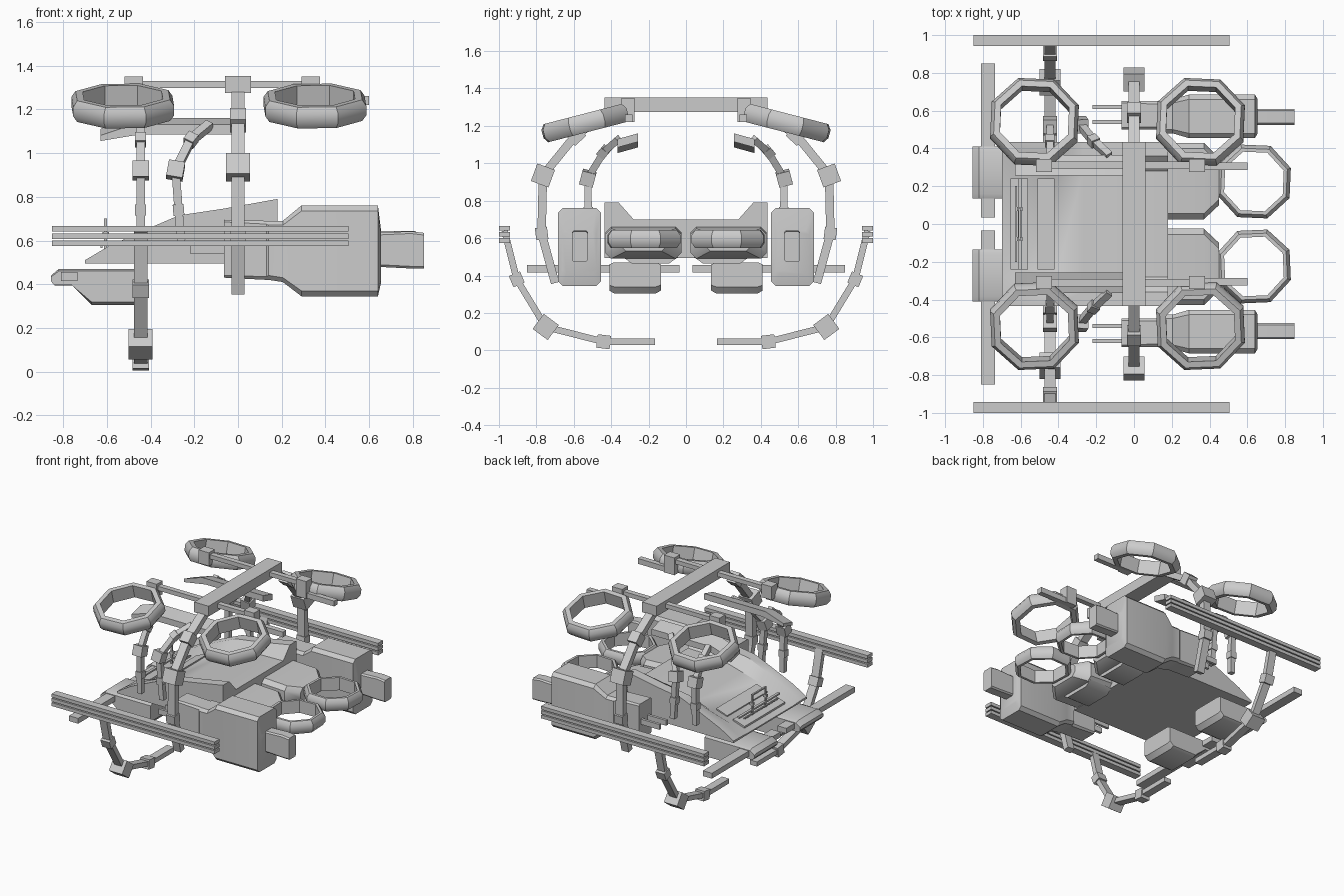
import bpy, bmesh, math
from mathutils import Vector, Matrix

if "Cube" in bpy.data.objects:
    bpy.data.objects.remove(bpy.data.objects["Cube"])


def finish(bm, name, mirror=True):
    bmesh.ops.recalc_face_normals(bm, faces=bm.faces)
    me = bpy.data.meshes.new(name)
    bm.to_mesh(me)
    bm.free()
    ob = bpy.data.objects.new(name, me)
    bpy.context.collection.objects.link(ob)
    if mirror:
        m = ob.modifiers.new("Mirror", 'MIRROR')
        m.use_axis = (False, True, False)
        m.use_mirror_merge = False
    return ob


def add_box(bm, x0, x1, y0, y1, z0, z1):
    mat = Matrix.Translation(((x0 + x1) / 2, (y0 + y1) / 2, (z0 + z1) / 2)) @ \
        Matrix.Diagonal((x1 - x0, y1 - y0, z1 - z0, 1))
    bmesh.ops.create_cube(bm, size=1, matrix=mat)


def boxes(name, items, mirror=True):
    bm = bmesh.new()
    for b in items:
        add_box(bm, *b)
    return finish(bm, name, mirror)


def add_link(bm, p, q, wx, wt):
    """Box running from p to q; wx wide along x, wt thick."""
    p, q = Vector(p), Vector(q)
    d = (q - p).normalized()
    side = Vector((1, 0, 0))
    side = (side - d * side.dot(d)).normalized()
    up = d.cross(side)
    mat = Matrix((side * wx, up * wt, d * (q - p).length)).transposed().to_4x4()
    mat.translation = (p + q) / 2
    bmesh.ops.create_cube(bm, size=1, matrix=mat)


def arm(name, pts, wx, wt, joints):
    """Chain of links with a block at each listed joint: {index: (width, size)}."""
    bm = bmesh.new()
    for a, b in zip(pts, pts[1:]):
        add_link(bm, a, b, wx, wt)
    for i, (w, s) in joints.items():
        c = Vector(pts[i])
        a, b = Vector(pts[max(i - 1, 0)]), Vector(pts[min(i + 1, len(pts) - 1)])
        d = ((c - a).normalized() + (b - c).normalized()).normalized() * s / 2
        add_link(bm, c - d, c + d, w, s)
    return finish(bm, name)


def loft(name, sections, mirror=True):
    bm = bmesh.new()
    rings = [[bm.verts.new(p) for p in s] for s in sections]
    n = len(rings[0])
    for a, b in zip(rings, rings[1:]):
        for i in range(n):
            bm.faces.new((a[i], a[(i + 1) % n], b[(i + 1) % n], b[i]))
    bm.faces.new(rings[0])
    bm.faces.new(rings[-1])
    return finish(bm, name, mirror)


def chamfered(x, y0, y1, z0, z1, c):
    return [(x, y0 + c, z0), (x, y1 - c, z0), (x, y1, z0 + c), (x, y1, z1 - c),
            (x, y1 - c, z1), (x, y0 + c, z1), (x, y0, z1 - c), (x, y0, z0 + c)]


def ring(name, centre, r_out, r_in, t, tilt):
    """Eight-sided duct with a chamfered outer wall."""
    bm = bmesh.new()
    prof = [(r_in, -t / 2), (r_out - .02, -t / 2), (r_out, -t * .22),
            (r_out, t * .22), (r_out - .02, t / 2), (r_in, t / 2)]
    mat = Matrix.Translation(centre) @ Matrix.Rotation(tilt, 4, 'X')
    rows = []
    for k in range(8):
        a = math.radians(20 + 45 * k)
        rows.append([bm.verts.new(mat @ Vector((r * math.cos(a), r * math.sin(a), z))) for r, z in prof])
    for k in range(8):
        a, b = rows[k], rows[(k + 1) % 8]
        for i in range(6):
            j = (i + 1) % 6
            bm.faces.new((a[i], a[j], b[j], b[i]))
    return finish(bm, name)


# Main hull: recessed sloping deck between raised side walls (x, wall top, deck)
hull = []
for x, top, deck in [(-.70, .51, .505), (-.59, .575, .54), (-.41, .655, .60), (-.27, .715, .64), (-.07, .745, .695), (.18, .79, .70)]:
    hull.append([(x, -.435, .495), (x, -.435, top), (x, -.36, top), (x, -.28, deck),
                 (x, .28, deck), (x, .36, top), (x, .435, top), (x, .435, .495)])
loft("hull", hull, False)

# Control panel and handle on the nose deck
bm = bmesh.new()
for x0, z0, x1, z1 in [(-.655, .53, -.56, .562), (-.52, .575, -.42, .61)]:
    add_link(bm, (x0, 0, z0), (x1, 0, z1), .5, .02)
bm.free()
loft("nose_panel", [[(x, -.24, z - .02), (x, .24, z - .02), (x, .24, z), (x, -.24, z)]
                    for x, z in [(-.655, .533), (-.56, .563)]], False)
loft("deck_panel", [[(x, -.24, z - .02), (x, .24, z - .02), (x, .24, z), (x, -.24, z)]
                    for x, z in [(-.51, .575), (-.42, .607)]], False)
boxes("control_bars", [(-.615, -.595, -.24, .24, .58, .592), (-.63, -.62, -.2, .2, .565, .575),
                       (-.612, -.6, -.085, -.073, .54, .70), (-.612, -.6, .073, .085, .54, .70),
                       (-.612, -.6, -.085, .085, .69, .70), (-.62, -.59, -.09, -.07, .62, .64),
                       (-.62, -.59, .07, .09, .62, .64)], False)

# Side engines
loft("side_engine", [chamfered(x, y0, y1, z0, z1, c) for x, y0, y1, z0, z1, c in [
    (-.065, .50, .65, .43, .695, .01), (.13, .50, .65, .42, .69, .015), (.14, .48, .66, .42, .69, .02),
    (.205, .48, .66, .41, .69, .02), (.29, .455, .685, .345, .76, .025),
    (.64, .455, .685, .345, .76, .025), (.655, .48, .66, .41, .64, .02)]])
loft("side_nozzle", [chamfered(x, .525, .61, z0, z1, .01) for x, z0, z1 in
                     [(.63, .48, .635), (.79, .472, .642), (.85, .472, .635)]])
boxes("engine_prongs", [(-.22, -.05, y, y + .02, .54, .58) for y in (.53, .61)])

# Rear pods and their ducts
loft("rear_pod", [chamfered(x, y0, y1, z0, z1, .03) for x, y0, y1, z0, z1 in [
    (.16, .025, .43, .50, .66), (.37, .025, .43, .49, .65), (.45, .10, .35, .53, .63)]])
loft("rear_pod_belly", [[(x, y0, .50), (x, y1, .50), (x, y1 - .05, .465), (x, y0 + .05, .465)]
                        for x, y0, y1 in [(.17, .04, .34), (.36, .04, .34)]])
ring("rear_duct", (.635, .225, .595), .208, .168, .095, 0)

# Front undercarriage pods: side profile swept across y
prof = [(-.855, .44), (-.82, .47), (-.44, .47), (-.44, .34), (-.47, .305), (-.67, .305), (-.76, .395), (-.84, .395), (-.855, .415)]
loft("front_pod", [[(x, y, .4 + (z - .4) * k) for x, z in prof]
                   for y, k in [(.135, .85), (.16, 1), (.385, 1), (.41, .85)]])
boxes("front_bumper", [(-.81, -.735, .035, .85, .415, .455)])

# Overhead beam, rails and ducts
boxes("overhead_beam", [(-.06, .06, -.435, .435, 1.275, 1.352)], False)
boxes("rotor_rail", [(-.52, .375, .29, .33, 1.298, 1.33), (-.52, -.435, .275, .345, 1.25, 1.35),
                     (.29, .375, .275, .345, 1.22, 1.35), (.30, .60, .285, .325, 1.22, 1.26)])
for name, x in (("front_rotor_duct", -.527), ("back_rotor_duct", .352)):
    ring(name, (x, .54, 1.215), .25, .195, .10, math.radians(-14.5))

# Upper arms holding the beam
arm("upper_arm", [(0, .38, 1.29), (0, .59, 1.15), (0, .765, .935), (0, .772, .625), (0, .70, .36)],
    .06, .045, {1: (.075, .08), 2: (.11, .10), 3: (.07, .065)})

# Inner arms holding the bent bar
path = [(.52, .60), (.522, .74), (.525, .92), (.44, 1.06), (.36, 1.13)]
joints = {1: (.05, .05), 2: (.075, .075), 3: (.05, .05)}
for name, xs in (("inner_arm_front", (-.445,) * 5), ("inner_arm_back", (-.26, -.272, -.285, -.215, -.13))):
    arm(name, [(x, y, z) for x, (y, z) in zip(xs, path)], .038, .038, joints)
bar = [(-.63, 1.075), (-.63, 1.10), (-.48, 1.15), (.03, 1.15), (.03, 1.105), (-.45, 1.105)]
loft("bent_bar", [[(x, y, z + dz) for x, z in bar] for y, dz in [(.257, .01), (.365, -.02)]])

# Landing arms and side rails
arm("landing_arm", [(-.445, .97, .64), (-.445, .905, .38), (-.445, .75, .125), (-.445, .44, .046), (-.445, .165, .046)],
    .06, .035, {1: (.075, .065), 2: (.11, .10), 3: (.075, .072)})
boxes("side_rails", [(-.85, .505, .942, 1.0, z, z + .025) for z in (.575, .608, .641)])

# Smooth shading with sharp edges kept
for ob in bpy.context.scene.objects:
    ob.select_set(True)
    bpy.context.view_layer.objects.active = ob
bpy.ops.object.shade_smooth_by_angle(angle=math.radians(35))
